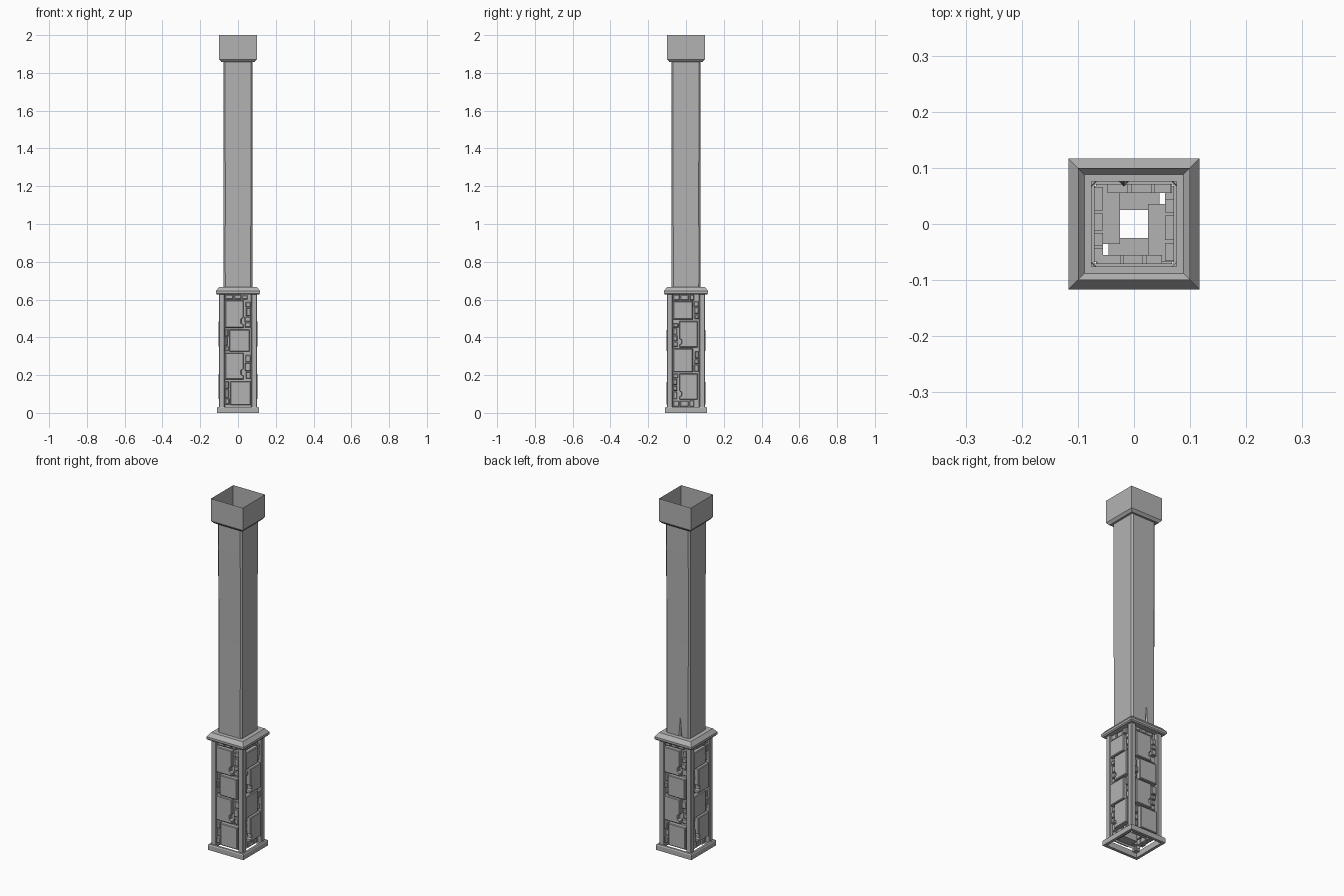
import bpy, bmesh, math, random
from mathutils import Matrix

if "Cube" in bpy.data.objects:
    bpy.data.objects.remove(bpy.data.objects["Cube"])

random.seed(4)

# Dark grey used by every part
grey = bpy.data.materials.new("dark_grey")
grey.diffuse_color = (.45, .45, .45, 1)
grey.use_nodes = True
grey.node_tree.nodes["Principled BSDF"].inputs["Base Color"].default_value = grey.diffuse_color


def finish(name, bm):
    bmesh.ops.recalc_face_normals(bm, faces=bm.faces)
    me = bpy.data.meshes.new(name)
    bm.to_mesh(me)
    bm.free()
    me.materials.append(grey)
    ob = bpy.data.objects.new(name, me)
    bpy.context.collection.objects.link(ob)
    return ob


def loft(bm, rings, cap_start=False, cap_end=False, closed=False):
    """Bridge rings holding equal numbers of points."""
    vs = [[bm.verts.new(p) for p in r] for r in rings]
    n = len(vs[0])
    pairs = list(zip(vs, vs[1:])) + ([(vs[-1], vs[0])] if closed else [])
    for a, b in pairs:
        for i in range(n):
            j = (i + 1) % n
            bm.faces.new((a[i], a[j], b[j], b[i]))
    if cap_start:
        bm.faces.new(vs[0])
    if cap_end:
        bm.faces.new(vs[-1])


def square(r, z):
    return [(-r, -r, z), (r, -r, z), (r, r, z), (-r, r, z)]


def square_part(name, profile, closed=False):
    bm = bmesh.new()
    loft(bm, [square(r, z) for r, z in profile], closed=closed)
    return finish(name, bm)


# Plinth, mid slab and hollow capital
square_part("plinth", [(.096, 0), (.112, 0), (.112, .026), (.108, .032), (.096, .032)], True)
square_part("mid_slab", [(.07, .627), (.112, .627), (.117, .633), (.117, .645),
                         (.1, .667), (.07, .667)], True)
square_part("capital", [(.1, 2), (.1, 1.872), (.088, 1.858), (.076, 1.858)])


# Hollow shaft: worn chamfered corners, and a split low on the back
def shaft_ring(z, r, chamfers, split):
    a, b, c, d = chamfers
    xs = -.018
    w = split * 1.2
    pts = [(-r + a, -r), (r - b, -r), (r, -r + b), (r, r - c), (r - c, r),
           (xs + w, r), (xs, r - split), (xs - w, r), (-r + d, r), (-r, r - d),
           (-r, -r + a)]
    return [(x, y, z) for x, y in pts]


bm = bmesh.new()
loft(bm, [shaft_ring(.64, .076, (.009, .008, .01, .009), .009),
          shaft_ring(.7, .076, (.009, .009, .008, .009), .006),
          shaft_ring(.78, .076, (.008, .009, .008, .01), .0002),
          shaft_ring(1.2, .076, (.009, .008, .009, .008), .0002),
          shaft_ring(1.72, .077, (.008, .009, .008, .009), .0002),
          shaft_ring(1.86, .077, (.009, .009, .009, .009), .0002)])
finish("shaft", bm)

# Four corner posts
for i, (sx, sy) in enumerate([(-1, -1), (1, -1), (1, 1), (-1, 1)]):
    bm = bmesh.new()
    bmesh.ops.create_cube(bm, size=1, matrix=Matrix.Translation((sx * .085, sy * .085, .33))
                          @ Matrix.Diagonal((.03, .03, .61, 1)))
    bmesh.ops.bevel(bm, geom=[e for e in bm.edges if abs(e.verts[0].co.z - e.verts[1].co.z) > .1],
                    offset=.003, segments=1, affect='EDGES')
    finish(f"corner_post_{i + 1}", bm)


def stone(bm, x0, x1, z0, z1, back, front, chip=0, side=1):
    """Bevelled stone facing -y with one optional broken lower corner."""
    x_in, x_out = (x0, x1) if side > 0 else (x1, x0)
    pts = [(x_in, z0), (x_out, z0), (x_out, z0 + chip * 1.5),
           (x_out - side * chip, z0 + chip * 2), (x_out - side * chip, z0 + chip * 4),
           (x_out, z0 + chip * 4.6), (x_out, z1), (x_in, z1)]
    if not chip:
        pts = [(x0, z0), (x1, z0), (x1, z1), (x0, z1)]
    cx, cz, k = (x0 + x1) / 2, (z0 + z1) / 2, .0035

    def inset(p):
        dz = k if p[1] in (z0, z1) else 0
        return (p[0] - math.copysign(k, p[0] - cx), p[1] - math.copysign(dz, p[1] - cz))
    rings = [[(x, -back, z) for x, z in pts],
             [(x, -front + k, z) for x, z in pts],
             [(x, -front, z) for x, z in map(inset, pts)]]
    loft(bm, rings, True, True)


# Large stones per face: x0, x1, z0, z1, inner depth, chip size
FRONT = [(-.068, .03, .45, .595, .055, .012), (-.045, .062, .325, .441, .025, 0),
         (-.068, .03, .178, .317, .055, .012), (-.04, .066, .042, .167, .025, 0)]
RIGHT = [(-.068, .036, .495, .59, .025, 0), (-.034, .062, .347, .486, .055, .01),
         (-.068, .036, .216, .34, .025, 0), (-.034, .062, .07, .208, .055, .01)]


def small_row(bm, z0, z1):
    x = -.066
    while x < .045:
        w = random.uniform(.022, .045)
        stone(bm, x, min(x + w, .068), z0, z1 - random.uniform(0, .006), .055,
              random.uniform(.088, .095))
        x += w + .005


def build_face(name, big, turn):
    bm = bmesh.new()
    for i, (x0, x1, z0, z1, back, chip) in enumerate(big):
        left = i % 2 == 0
        stone(bm, x0, x1, z0, z1, back, .1 if left else .102, chip, 1 if left else -1)
        # Rubble stacked beside the large stone
        a, b = (x1 + .005, .068) if left else (-.068, x0 - .005)
        z = z0 + .003
        while z < z1 - .012:
            h = min(random.uniform(.02, .045), z1 - z)
            t = random.uniform(0, (b - a) * .3)
            stone(bm, a + (t if left else 0), b - (0 if left else t), z, z + h,
                  .055, random.uniform(.086, .096))
            z += h + .005
    small_row(bm, big[0][3] + .006, .627)
    if big[-1][2] > .06:
        small_row(bm, .034, big[-1][2] - .004)
    # Mortar behind the stones
    bm.faces.new([bm.verts.new((x, -.078, z)) for x, z in
                  [(-.072, .03), (.072, .03), (.072, .63), (-.072, .63)]])
    ob = finish(name, bm)
    ob.data.transform(Matrix.Rotation(math.radians(turn), 4, 'Z'))


build_face("front_stones", FRONT, 0)
build_face("right_stones", RIGHT, 90)
build_face("back_stones", FRONT, 180)
build_face("left_stones", RIGHT, 270)
